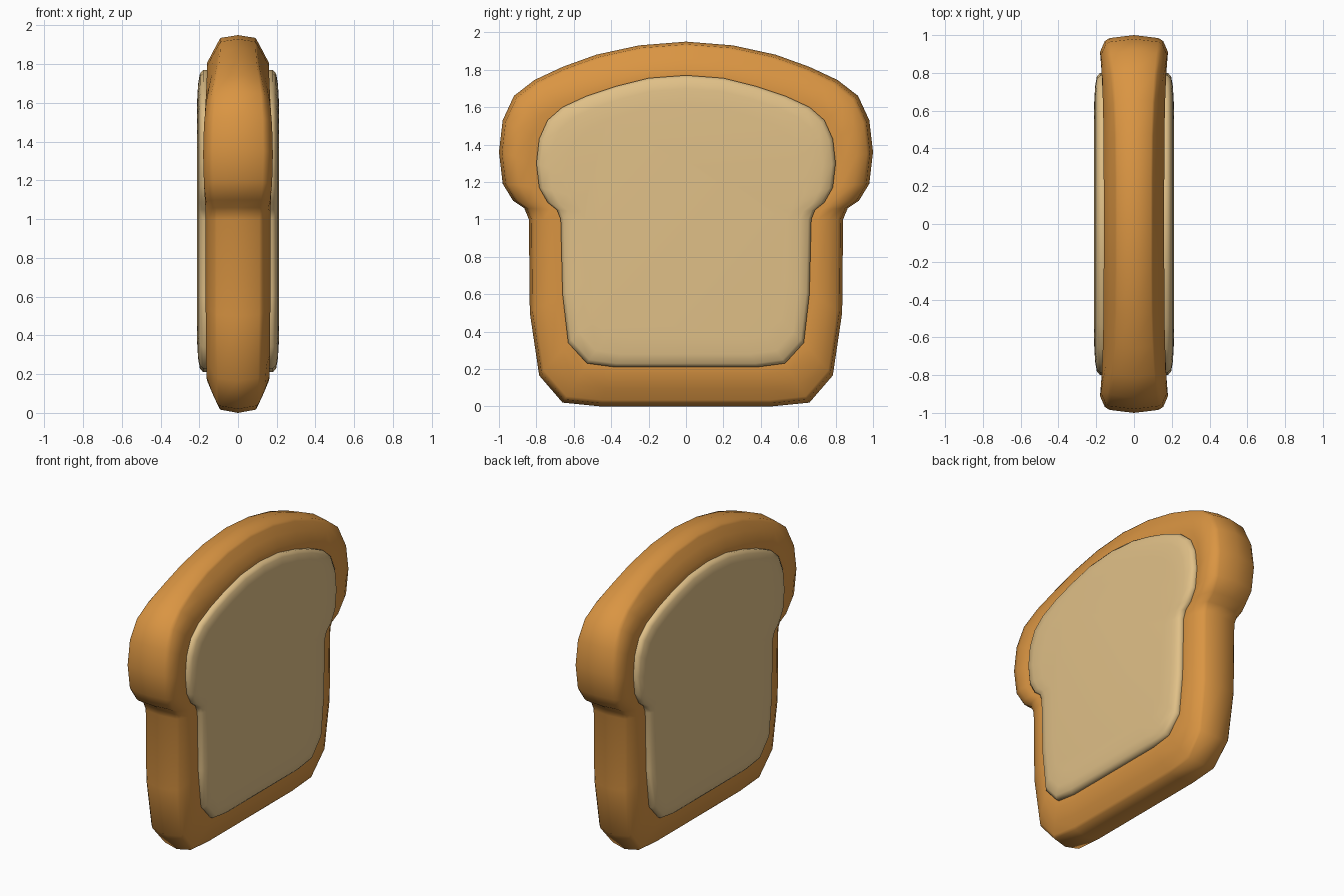
import bpy, bmesh

if "Cube" in bpy.data.objects:
    bpy.data.objects.remove(bpy.data.objects["Cube"])

# Half outlines (y, z) from top centre down to the base; same point count
CRUST = [(0, 1.95), (.25, 1.93), (.48, 1.88), (.66, 1.815), (.81, 1.745), (.92, 1.66),
         (.98, 1.53), (1.0, 1.36), (.98, 1.19), (.925, 1.1), (.865, 1.06), (.84, 1.0),
         (.835, .5), (.785, .165), (.66, .02), (.46, 0)]
CRUMB = [(0, 1.77), (.2, 1.755), (.38, 1.71), (.53, 1.66), (.66, 1.60), (.74, 1.53),
         (.785, 1.43), (.80, 1.30), (.785, 1.17), (.74, 1.09), (.69, 1.05), (.67, 1.0),
         (.66, .6), (.63, .34), (.53, .23), (.38, .21)]


def full(half):
    return half + [(-y, z) for y, z in reversed(half[1:])]


def material(name, rgb):
    m = bpy.data.materials.new(name)
    m.diffuse_color = (*rgb, 1)
    m.use_nodes = True
    m.node_tree.nodes["Principled BSDF"].inputs["Base Color"].default_value = m.diffuse_color
    return m


def loft(name, rings, mat):
    bm = bmesh.new()
    loops = [[bm.verts.new(p) for p in r] for r in rings]
    n = len(loops[0])
    for a, b in zip(loops, loops[1:]):
        for i in range(n):
            j = (i + 1) % n
            bm.faces.new((a[i], a[j], b[j], b[i]))
    bm.faces.new(loops[0])
    bm.faces.new(loops[-1])
    bmesh.ops.recalc_face_normals(bm, faces=bm.faces)
    for f in bm.faces:
        f.smooth = True
    me = bpy.data.meshes.new(name)
    bm.to_mesh(me)
    bm.free()
    me.materials.append(mat)
    ob = bpy.data.objects.new(name, me)
    bpy.context.collection.objects.link(ob)
    return ob


outer, inner = full(CRUST), full(CRUMB)


# Crust ring: blend t towards the crumb outline, thicker at the shoulders
def crust_ring(side, t, x, bulge):
    pts = []
    for (y0, z0), (y1, z1) in zip(outer, inner):
        pts.append((side * (x + bulge * abs(y0) ** 4),
                    y0 + (y1 - y0) * t, z0 + (z1 - z0) * t))
    return pts


# Crumb ring: outline shrunk by s about the slice centre
def crumb_ring(side, s, x):
    return [(side * x, y * (1 - s), .98 + (z - .98) * (1 - s)) for y, z in inner]


steps = [(.08, .09, .04), (.16, .099, .056), (.45, .127, .053), (.8, .16, .014), (1.05, .16, 0)]
rings = [crust_ring(-1, *s) for s in reversed(steps)]
rings.append(crust_ring(1, 0, 0, 0))
rings += [crust_ring(1, *s) for s in steps]
loft("crust", rings, material("golden brown crust", (.70, .30, .055)))

# Raised crumb face on each side
cream = material("cream crumb", (.75, .53, .245))
for side, label in ((1, "right"), (-1, "left")):
    loft("crumb_" + label,
         [crumb_ring(side, s, x) for s, x in
          ((0, .14), (0, .18), (.025, .197), (.09, .206), (.2, .211))], cream)
